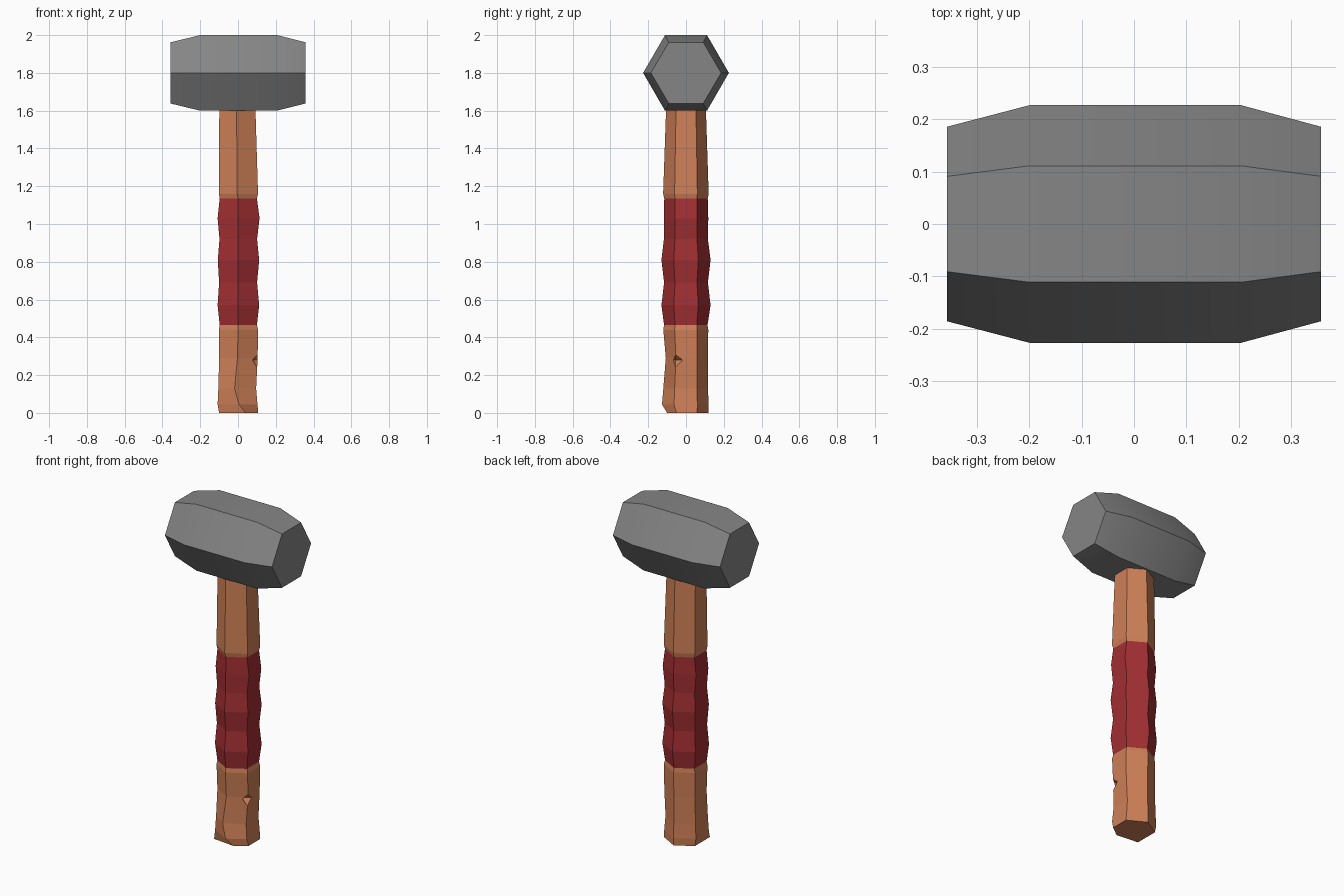
import bpy, bmesh, math

if "Cube" in bpy.data.objects:
    bpy.data.objects.remove(bpy.data.objects["Cube"])


def material(name, rgb):
    m = bpy.data.materials.new(name)
    m.diffuse_color = (*rgb, 1)
    m.use_nodes = True
    m.node_tree.nodes["Principled BSDF"].inputs["Base Color"].default_value = m.diffuse_color
    return m


iron = material("grey iron", (0.235, 0.235, 0.235))
wood = material("orange wood", (0.62, 0.215, 0.095))
cloth = material("red cloth", (0.36, 0.028, 0.032))


def add_object(name, bm, mats):
    bmesh.ops.recalc_face_normals(bm, faces=bm.faces)
    me = bpy.data.meshes.new(name)
    bm.to_mesh(me)
    bm.free()
    ob = bpy.data.objects.new(name, me)
    for m in mats:
        me.materials.append(m)
    bpy.context.collection.objects.link(ob)
    return ob


def loft(rings):
    """Closed skin through rings of equal point count."""
    bm = bmesh.new()
    vs = [[bm.verts.new(p) for p in r] for r in rings]
    n = len(vs[0])
    for a, b in zip(vs, vs[1:]):
        for i in range(n):
            j = (i + 1) % n
            bm.faces.new((a[i], a[j], b[j], b[i]))
    bm.faces.new(vs[0])
    bm.faces.new(vs[-1])
    bmesh.ops.recalc_face_normals(bm, faces=bm.faces)
    return bm


# Hammer head: hexagonal bar along x, tapering to both ends
def head_ring(x, half_y, half_z):
    return [(x, half_y * y, 1.8 + half_z * z) for y, z in
            ((1, 0), (0.49, 1), (-0.49, 1), (-1, 0), (-0.49, -1), (0.49, -1))]


bm = loft([head_ring(x, y, z) for x, y, z in
           ((-0.357, 0.186, 0.162), (-0.2, 0.227, 0.2),
            (0.205, 0.227, 0.2), (0.357, 0.186, 0.162))])
for f in bm.faces:
    f.smooth = True
for e in bm.edges:
    e.smooth = e.calc_face_angle(0) < math.radians(25)
add_object("hammer_head", bm, [iron])

# Handle: uneven hexagonal shaft; rows are z, left x, right x, front y, back y, front edge x
rows = [
    (0.00, -0.100, 0.107, -0.100, 0.118, 0.040),
    (0.045, -0.108, 0.103, -0.127, 0.120, 0.005),
    (0.13, -0.104, 0.096, -0.120, 0.116, -0.018),
    (0.29, -0.100, 0.104, -0.107, 0.116, -0.003),
    (0.44, -0.101, 0.106, -0.120, 0.118, 0.0),
    (0.465, -0.097, 0.100, -0.116, 0.114, 0.0),
    (0.57, -0.108, 0.112, -0.130, 0.130, 0.0),
    (0.69, -0.100, 0.101, -0.116, 0.116, 0.0),
    (0.81, -0.107, 0.112, -0.130, 0.130, 0.0),
    (0.92, -0.098, 0.101, -0.117, 0.116, 0.0),
    (1.03, -0.108, 0.114, -0.117, 0.118, 0.0),
    (1.135, -0.097, 0.100, -0.115, 0.115, 0.0),
    (1.16, -0.101, 0.106, -0.121, 0.120, -0.004),
    (1.62, -0.099, 0.092, -0.105, 0.105, -0.008),
]


def handle_ring(z, left, right, front, back, fx):
    return [(fx, front, z), (right, front * 0.5, z), (right, back * 0.5, z),
            (0, back, z), (left, back * 0.5, z), (left, front * 0.5, z)]


rings = [handle_ring(*r) for r in rows]
rings[0][5] = (-0.1, -0.085, 0)      # chipped front left corner of the butt
rings[0][0] = (0.04, -0.1, 0)
bm = loft(rings)
for f in bm.faces:                   # cloth grip by height
    if 0.47 < f.calc_center_median().z < 1.13:
        f.material_index = 1
handle = add_object("handle", bm, [wood, cloth])

# Nick carved from the front right edge of the handle
bm = bmesh.new()
bmesh.ops.create_cone(bm, segments=4, radius1=0.04, radius2=0, depth=0.03, cap_ends=True)
bmesh.ops.translate(bm, verts=bm.verts, vec=(0, 0, 0.015))
low = bmesh.ops.duplicate(bm, geom=bm.verts[:] + bm.edges[:] + bm.faces[:])["geom"]
for v in [g for g in low if isinstance(g, bmesh.types.BMVert)]:
    v.co.z *= -1.5
bmesh.ops.remove_doubles(bm, verts=bm.verts, dist=1e-5)
bmesh.ops.delete(bm, geom=[f for f in bm.faces if len(f.verts) == 4], context='FACES')
bmesh.ops.translate(bm, verts=bm.verts, vec=(0.106, -0.056, 0.28))
cutter = add_object("nick_cutter", bm, [wood])
cutter.hide_render = True
cutter.hide_viewport = True
cut = handle.modifiers.new("nick", 'BOOLEAN')
cut.operation = 'DIFFERENCE'
cut.solver = 'EXACT'
cut.object = cutter
